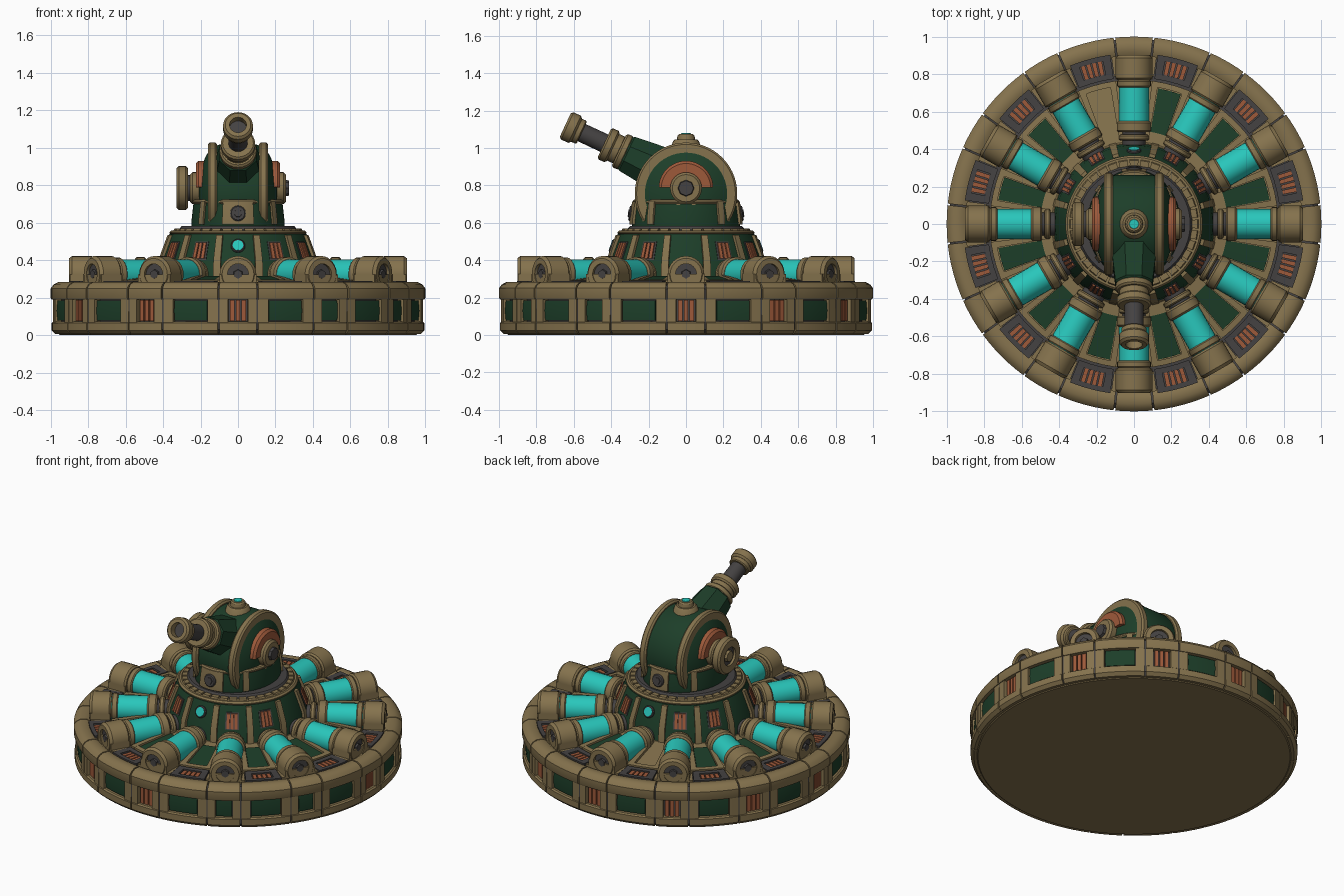
import bpy, bmesh, math
from mathutils import Matrix, Vector

if "Cube" in bpy.data.objects:
    bpy.data.objects.remove(bpy.data.objects["Cube"])

COL = {
    "tan_metal": (0.235, 0.17, 0.075), "green_paint": (0.012, 0.048, 0.022),
    "dark_steel": (0.058, 0.054, 0.054), "copper": (0.34, 0.10, 0.042),
    "cyan_glass": (0.022, 0.57, 0.50),
}
MATS = {}
for k, c in COL.items():
    MATS[k] = bpy.data.materials.new(k)
    MATS[k].diffuse_color = (*c, 1)
TAN, GRN, DRK, COP, CYN = COL.keys()
I = Matrix.Identity(4)
parts = {}


def get(part, mat):
    return parts.setdefault(part, (bmesh.new(), mat))[0]


def revolve(part, mat, prof, a0=0, a1=360, n=48, m=I):
    """Sweep a closed (radius, height) outline around local z, capped if partial."""
    bm = get(part, mat)
    full = a1 - a0 >= 360
    rows = []
    for i in range(n if full else n + 1):
        a = math.radians(a0 + (a1 - a0) * i / n)
        rows.append([bm.verts.new(m @ Vector((r * math.cos(a), r * math.sin(a), z))) for r, z in prof])
    k = len(prof)
    for i in range(n):
        p, q = rows[i], rows[(i + 1) % len(rows)]
        for j in range(k):
            l = (j + 1) % k
            if prof[j][0] == 0 and prof[l][0] == 0:
                continue
            bm.faces.new((p[j], q[j], q[l], p[l]))
    if not full:
        bm.faces.new(rows[0])
        bm.faces.new(rows[-1])


def cyl(part, mat, r0, r1, z0, z1, m=I, n=24, bev=0.0):
    prof = [(0, z0), (r0, z0), (r1, z1 - bev)] + ([(r1 - bev, z1)] if bev else []) + [(0, z1)]
    revolve(part, mat, prof, n=n, m=m)


def ring(part, mat, ri, ro, z0, z1, b=0.01, m=I, n=28, a0=0, a1=360):
    revolve(part, mat, [(ri, z0), (ro - b, z0), (ro, z0 + b), (ro, z1 - b), (ro - b, z1), (ri, z1)], a0, a1, n, m)


def box(part, mat, c, s, m=I):
    bmesh.ops.create_cube(get(part, mat), size=1, matrix=m @ Matrix.Translation(c) @ Matrix.Diagonal((*s, 1)))


def aim(p, d):
    return Matrix.Translation(p) @ Vector(d).to_track_quat('Z', 'Y').to_matrix().to_4x4()


def bars(part, c, half, count, prof, m=I):
    """Copper grille bars spread over an arc."""
    step = 2 * half / count
    for i in range(count):
        a = c - half + step * (i + 0.5)
        revolve(part, COP, prof, a - step * 0.38, a + step * 0.38, 1, m)


# Base core and underside
revolve("base_core", DRK, [(0, .01), (.955, .01), (.955, .24), (.9, .262), (.8, .262), (.45, .30), (0, .30)], n=96)
cyl("base_underside", TAN, .95, .965, 0, .012, n=96)

# Outer rim: alternating short and long armour blocks with recessed panels
for k in range(24):
    c = k * 15
    short = k % 2 == 0
    h, w = (5.75, 3.1) if short else (8.75, 5.6)
    revolve("rim_top_band", TAN, [(.89, .19), (.995, .19), (1, .2), (1, .25), (.985, .27), (.96, .283), (.92, .283),
                                  (.89, .265)], c - h, c + h, 6)
    revolve("rim_bottom_band", TAN, [(.9, .005), (.975, .005), (.995, .025), (.995, .065), (.985, .072), (.9, .072)],
            c - h, c + h, 6)
    # dark joint between blocks
    revolve("rim_joints", DRK, [(.89, .01), (.965, .01), (.985, .03), (.988, .245), (.96, .272), (.89, .26)],
            c + h - .1, c + h + .6, 1)
    for s in (-1, 1):
        a, b = sorted((c + s * w, c + s * h))
        revolve("rim_posts", TAN, [(.9, .06), (.99, .06), (.99, .2), (.9, .2)], a, b, 2)
    if short and c not in (300, 330):
        bars("rim_grille_bars", c, 2.7, 3, [(.95, .075), (.974, .075), (.974, .187), (.95, .187)])
    else:
        revolve("rim_green_panels", GRN, [(.94, .078), (.977, .078), (.982, .13), (.977, .185), (.94, .185)],
                c - w + .3, c + w - .3, 4)


def deck(r, d=0.0):
    return .272 + max(0, .8 - r) * .12 + d


def slab(r0, r1, up):
    return [(r0, .24), (r1, .24), (r1, deck(r1, up)), (r0, deck(r0, up))]


# Deck sectors between the tubes
for k in range(12):
    c = k * 30 + 15
    revolve("deck_floor", TAN, slab(.44, .77, 0), c - 12, c + 12, 6)
    if c != 105:
        revolve("deck_green_panels", GRN, slab(.50, .735, .008), c - 4.9, c + 4.9, 3)
    for s in (-1, 1):
        a, b = sorted((c + s * 5.2, c + s * 7.8))
        revolve("deck_panel_frames", TAN, slab(.47, .77, .018), a, b, 1)
    revolve("deck_panel_frames", TAN, slab(.74, .77, .018), c - 7.8, c + 7.8, 3)
    # steel vent frame with copper bars near the rim
    for r0, r1 in ((.782, .812), (.885, .912)):
        revolve("vent_frames", DRK, slab(r0, r1, .016), c - 7, c + 7, 3)
    for s in (-1, 1):
        a, b = sorted((c + s * 4.2, c + s * 7))
        revolve("vent_frames", DRK, slab(.81, .89, .016), a, b, 1)
    bars("vent_bars", c, 4, 4, slab(.812, .886, .008))
    for s in (-1, 1):
        a, b = sorted((c + s * 7.3, c + s * 9.3))
        revolve("vent_side_blocks", TAN, slab(.795, .9, .012), a, b, 1)

# Twelve radial glass energy tubes with end caps
for k in range(12):
    rot = Matrix.Rotation(math.radians(k * 30), 4, 'Z')
    m = rot @ Matrix.Translation((0, 0, .325)) @ Matrix.Rotation(math.pi / 2, 4, 'Y')
    cyl("glass_tubes", CYN, .08, .08, .5, .79, m)
    revolve("tube_outer_caps", TAN, [(.056, .77), (.088, .77), (.098, .78), (.098, .885), (.085, .902), (.056, .902)],
            n=24, m=m)
    ring("tube_outer_collars", TAN, .06, .09, .73, .768, .006, m, 24)
    cyl("tube_end_plugs", DRK, .06, .06, .76, .885, m, 16)
    cyl("tube_end_bolts", DRK, .028, .024, .88, .898, m, 6)
    ring("tube_inner_collars", TAN, .05, .092, .49, .55, .01, m, 24)
    ring("tube_inner_ends", TAN, .03, .08, .445, .478, .008, m, 24)
    cyl("tube_inner_links", DRK, .062, .062, .40, .50, m, 16)
    box("tube_cap_feet", TAN, (.835, 0, .285), (.125, .196, .08), rot)

# Pedestal with ribs, panels and grilles
revolve("pedestal_body", GRN, [(0, .28), (.435, .28), (.42, .40), (.366, .54), (.0, .54)], n=72)
ring("pedestal_foot_band", TAN, .38, .445, .28, .315, .012, n=72)
ring("pedestal_top_band", TAN, .29, .366, .535, .56, .01, n=72)
for k in range(12):
    c = k * 30
    revolve("pedestal_ribs", TAN, [(.36, .31), (.444, .31), (.436, .40), (.385, .535), (.33, .535)],
            c + 12.4, c + 17.6, 3)
    if k % 3:
        revolve("pedestal_grille_frames", DRK, [(.38, .40), (.423, .40), (.386, .50), (.35, .50)], c - 6, c + 6, 3)
        bars("pedestal_grille_bars", c, 5, 3, [(.38, .408), (.429, .408), (.396, .495), (.35, .495)])
    elif k % 6:
        a = math.radians(c)
        d = Vector((math.cos(a), math.sin(a), .36)).normalized()
        m = aim((.389 * math.cos(a), .389 * math.sin(a), .475), d)
        ring("pedestal_lamp_rings", DRK, .02, .038, -.02, .014, .005, m, 20)
        cyl("pedestal_lamps", CYN, .029, .029, -.02, .016, m, 16)
for k in range(36):
    revolve("turret_ring_teeth", TAN, [(.29, .55), (.35, .55), (.34, .57), (.29, .57)], k * 10 - 4, k * 10 + 4, 1)
cyl("turret_ring", DRK, .318, .308, .54, .582, n=64, bev=.008)

# Turret skirt, slightly narrow in x
sk = Matrix.Diagonal((.86, 1, 1, 1))
revolve("skirt_body", GRN, [(0, .58), (.287, .58), (.29, .60), (.276, .71), (0, .73)], n=64, m=sk)
ring("skirt_upper_band", TAN, .22, .284, .70, .724, .008, sk, 64)
for c, h in ((270, 19), (90, 15), (40, 4), (140, 4), (220, 4), (320, 4)):
    revolve("skirt_plates", TAN, [(.22, .59), (.302, .59), (.302, .62), (.288, .715), (.22, .715)], c - h, c + h, 8, sk)
for s in (-1, 1):
    m = aim((0, s * .28, .648), (0, s, .12))
    ring("skirt_stud_rings", DRK, .02, .042, 0, .025, .006, m, 16)
    cyl("skirt_studs", DRK, .026, .022, 0, .03, m, 6)

# Turret dome, turned about the x axis
dx = Matrix.Translation((0, 0, .755)) @ Matrix.Rotation(math.pi / 2, 4, 'Y')
revolve("turret_dome", GRN, [(0, -.21), (.10, -.208), (.15, -.193), (.20, -.172), (.245, -.145), (.262, -.1),
                             (.262, .1), (.245, .145), (.20, .172), (.15, .193), (.10, .208), (0, .21)], n=56, m=dx)
for s in (-1, 1):
    a, b = sorted((s * .112, s * .16))
    ring("dome_ribs", TAN, .2, .274, a, b, .01, dx, 56)
    # trunnion with copper arc
    t = aim((0, 0, .785), (s, 0, 0))
    up = Matrix.Translation((s * .19, 0, .785)) @ Matrix.Rotation(math.pi / 2, 4, 'Y')
    ring("copper_arcs", COP, .07, .146, -.035, .035, .014, up, 24, 92, 268)
    cyl("trunnion_hubs", TAN, .085, .085, .18, .255, t, 24, .012)
    cyl("trunnion_bolts", DRK, .045, .04, .25, .272, t, 8)
    box("trunnion_brackets", TAN, (s * .212, 0, .725), (.05, .10, .06))
# Large wheel on the left side
t = aim((0, 0, .785), (-1, 0, 0))
ring("side_wheel", TAN, .06, .118, .268, .328, .012, t, 28)
cyl("side_wheel_hub", DRK, .07, .07, .25, .312, t, 20)
cyl("side_wheel_bolt", TAN, .04, .034, .31, .328, t, 8)

# Roof hatch with lamp
cyl("hatch_base", TAN, .085, .07, .99, 1.045, n=20, bev=.01)
cyl("hatch_top", TAN, .05, .045, 1.04, 1.075, n=16, bev=.008)
cyl("hatch_lamp", CYN, .028, .025, 1.06, 1.08, n=12)

# Cannon raised 25 degrees toward the front
e = math.radians(25)
g = aim((0, 0, .822), (0, -math.cos(e), math.sin(e)))
g8 = g @ Matrix.Rotation(math.pi / 8, 4, 'Z')
cyl("cannon_housing", GRN, .14, .108, .08, .36, g8, 8, .012)
ring("cannon_rear_collar", TAN, .03, .098, .35, .395, .01, g, 24)
ring("cannon_mid_neck", TAN, .03, .078, .39, .44, .006, g, 24)
ring("cannon_front_collar", TAN, .03, .092, .43, .482, .01, g, 24)
cyl("cannon_barrel", DRK, .052, .05, .3, .665, g)
ring("cannon_muzzle_lip", TAN, .045, .068, .615, .65, .006, g, 24)
ring("cannon_muzzle", TAN, .045, .08, .645, .712, .012, g, 24)

# Finish meshes
for name, (bm, mat) in parts.items():
    bmesh.ops.remove_doubles(bm, verts=bm.verts, dist=1e-5)
    bmesh.ops.recalc_face_normals(bm, faces=bm.faces)
    me = bpy.data.meshes.new(name)
    bm.to_mesh(me)
    bm.free()
    me.materials.append(MATS[mat])
    ob = bpy.data.objects.new(name, me)
    bpy.context.collection.objects.link(ob)
    ob.select_set(True)
    bpy.context.view_layer.objects.active = ob
bpy.ops.object.shade_smooth_by_angle(angle=math.radians(32))

for m in bpy.data.materials:
    if m.users and not m.is_grease_pencil:
        m.use_nodes = True
        m.node_tree.nodes["Principled BSDF"].inputs["Base Color"].default_value = m.diffuse_color
